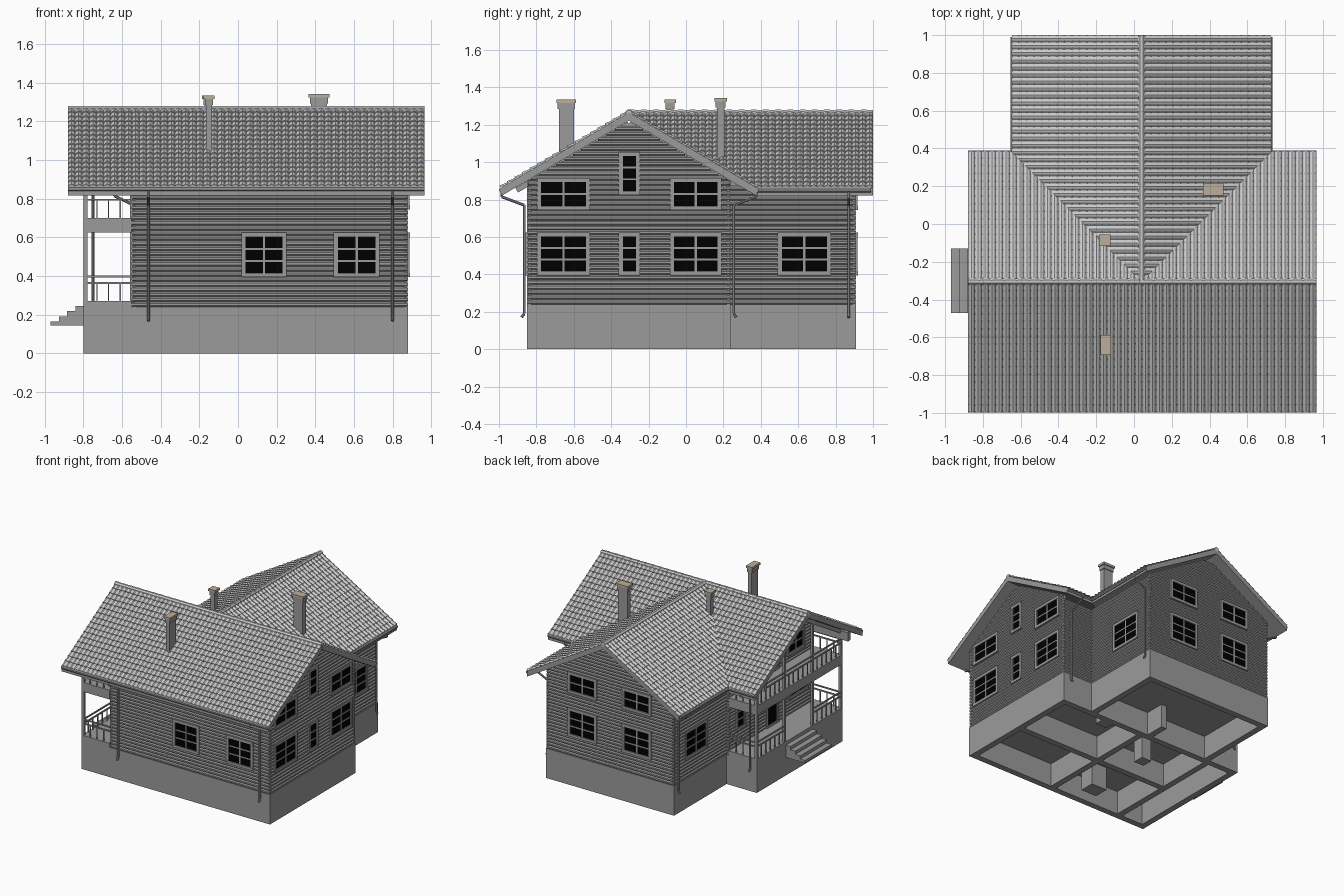
import bpy, bmesh, math
from mathutils import Vector, Matrix

if "Cube" in bpy.data.objects:
    bpy.data.objects.remove(bpy.data.objects["Cube"])

K = 0.59            # roof pitch
RZ = 1.264          # ridge height
RX, RY = 0.04, -0.305   # ridge lines of wing and main house
WL, WR = -0.53, 0.61    # wing side walls


def material(name, c):
    m = bpy.data.materials.new(name)
    m.diffuse_color = (*c, 1)
    m.use_nodes = True
    m.node_tree.nodes["Principled BSDF"].inputs["Base Color"].default_value = m.diffuse_color
    return m


GREY = material("dark_grey", (0.33, 0.33, 0.33))
GLASS = material("dark_glass", (0.0, 0.0, 0.0))
TAN = material("cap_tan", (0.5, 0.42, 0.33))


def obj(name, bm, mat=GREY):
    me = bpy.data.meshes.new(name)
    bm.to_mesh(me)
    bm.free()
    o = bpy.data.objects.new(name, me)
    bpy.context.collection.objects.link(o)
    if mat:
        me.materials.append(mat)
    return o


def box(bm, x0, x1, y0, y1, z0, z1):
    m = Matrix.Translation(((x0 + x1) / 2, (y0 + y1) / 2, (z0 + z1) / 2))
    bmesh.ops.create_cube(bm, size=1, matrix=m @ Matrix.Diagonal((x1 - x0, y1 - y0, z1 - z0, 1)))


def rod(bm, p, q, r, n=8, taper=1.0):
    p, q = Vector(p), Vector(q)
    d = q - p
    rot = d.to_track_quat('Z', 'Y').to_matrix().to_4x4()
    m = Matrix.Translation((p + q) / 2) @ rot @ Matrix.Rotation(math.pi / n, 4, 'Z')
    bmesh.ops.create_cone(bm, cap_ends=True, segments=n, radius1=r, radius2=r * taper, depth=d.length, matrix=m)


# ---- foundation: hollow plinth walls, inner walls, piers and floor ----
bm = bmesh.new()
T = 0.05
for x0, x1, y0, y1 in [(-0.80, 0.88, -0.85, 0.24), (WL, WR, 0.24 - T, 0.91)]:
    box(bm, x0, x1, y0, y0 + T, 0, 0.24)
    box(bm, x0, x1, y1 - T, y1, 0, 0.24)
    box(bm, x0, x0 + T, y0 + T, y1 - T, 0, 0.24)
    box(bm, x1 - T, x1, y0 + T, y1 - T, 0, 0.24)
    box(bm, x0 + 0.01, x1 - 0.01, y0 + 0.01, y1 - 0.01, 0.19, 0.235)
box(bm, -0.56, -0.51, -0.80, 0.19, 0, 0.2)
box(bm, -0.51, 0.83, -0.32, -0.27, 0, 0.2)
box(bm, 0.08, 0.13, -0.80, 0.19, 0, 0.2)
box(bm, 0.02, 0.07, 0.24, 0.40, 0, 0.2)
box(bm, -0.22, -0.08, -0.70, -0.58, 0, 0.2)
box(bm, -0.20, -0.11, -0.13, -0.04, 0, 0.2)
box(bm, 0.37, 0.47, 0.12, 0.19, 0, 0.2)
obj("foundation", bm)

# ---- log walls ----
P = 0.0265


def log_wall(name, axis, pos, a, b, top, centre=None):
    bm = bmesh.new()
    z = 0.252
    while z < top:
        lo, hi = a, b
        if centre is not None:
            half = (1.224 - z) / K
            lo, hi = max(a, centre - half), min(b, centre + half)
        if axis == 'x':
            rod(bm, (pos, lo, z), (pos, hi, z), 0.0145)
        else:
            rod(bm, (lo, pos, z), (hi, pos, z), 0.0145)
        z += P
    obj(name, bm)


I = 0.0134   # log centre line sits inside the wall face
log_wall("front_wall", 'y', -0.85 + I, -0.545, 0.877, 0.88)
log_wall("right_gable_wall", 'x', 0.88 - I, -0.845, 0.235, 1.2, RY)
log_wall("porch_gable_wall", 'x', -0.55 + I, -0.845, 0.235, 1.2, RY)
log_wall("rear_main_wall", 'y', 0.24 - I, -0.545, 0.877, 0.88)
log_wall("wing_left_wall", 'x', WL + I, 0.22, 0.905, 0.87)
log_wall("wing_right_wall", 'x', WR - I, 0.22, 0.905, 0.87)
log_wall("wing_gable_wall", 'y', 0.91 - I, WL + 0.003, WR - 0.003, 1.2, RX)


# ---- windows and doors: trim, bars and dark panes ----
def window(name, axis, pos, s, a0, a1, z0, z1, cols=2, rows=3):
    frame, glass = bmesh.new(), bmesh.new()

    def put(bm, u0, u1, d, w0, w1):
        lo, hi = sorted((pos - s * 0.015, pos + s * d))
        if axis == 'x':
            box(bm, lo, hi, u0, u1, w0, w1)
        else:
            box(bm, u0, u1, lo, hi, w0, w1)
    t = 0.022
    put(frame, a0, a0 + t, 0.008, z0, z1)
    put(frame, a1 - t, a1, 0.008, z0, z1)
    put(frame, a0, a1, 0.009, z1 - t, z1)
    put(frame, a0, a1, 0.01, z0, z0 + t)
    put(glass, a0 + 0.01, a1 - 0.01, 0.001, z0 + 0.01, z1 - 0.01)
    for i in range(1, cols):
        u = a0 + t + (a1 - a0 - 2 * t) * i / cols
        put(frame, u - 0.006, u + 0.006, 0.005, z0 + t, z1 - t)
    for i in range(1, rows):
        w = z0 + t + (z1 - z0 - 2 * t) * i / rows
        put(frame, a0 + t, a1 - t, 0.004, w - 0.005, w + 0.005)
    obj(name + "_frame", frame)
    obj(name + "_glass", glass, GLASS)


LOW, UP = (0.395, 0.625), (0.745, 0.915)
window("front_window_1", 'y', -0.85, -1, 0.018, 0.252, *LOW)
window("front_window_2", 'y', -0.85, -1, 0.495, 0.733, *LOW)
for i, (z, r) in enumerate([(LOW, 3), (UP, 2)]):
    window(f"right_window_a{i}", 'x', 0.88, 1, -0.797, -0.513, *z, 2, r)
    window(f"right_window_b{i}", 'x', 0.88, 1, -0.086, 0.19, *z, 2, r)
    for j, c in enumerate((-0.20, 0.285)):
        window(f"wing_rear_window_{i}{j}", 'y', 0.91, 1, c - 0.13, c + 0.13, *z, 2, r)
window("right_slim_window_low", 'x', 0.88, 1, -0.36, -0.245, *LOW, 1, 3)
window("right_slim_window_high", 'x', 0.88, 1, -0.36, -0.245, 0.825, 1.055, 1, 3)
window("wing_window_right", 'x', WR, 1, 0.49, 0.775, *LOW)
window("wing_window_left", 'x', WL, -1, 0.49, 0.775, *LOW)
window("porch_window_rear", 'x', -0.55, -1, 0.03, 0.15, *LOW, 1, 3)
window("porch_window_front", 'x', -0.55, -1, -0.76, -0.52, *LOW)
window("porch_door", 'x', -0.55, -1, -0.39, -0.23, 0.265, 0.60, 1, 2)
window("balcony_door", 'x', -0.55, -1, -0.39, -0.23, 0.70, 1.02, 1, 2)
window("balcony_window", 'x', -0.55, -1, -0.72, -0.5, 0.75, 0.915, 2, 2)


# ---- roof slopes: stepped wavy tiles on a solid slab ----
def roof(name, o, u, length, v, run, keep=None):
    u, v = Vector((*u, 0)), Vector((*v, 0))
    o = Vector((*o, RZ - K * run))
    up = v * run + Vector((0, 0, K * run))
    n = u.cross(up).normalized()
    if n.z < 0:
        n = -n
    cols, rows = round(length / 0.037), 17
    wave = (0, 0.007, 0.01, 0.007)
    bm = bmesh.new()
    lines = []
    for r in range(rows):
        for t, h in ((r / rows, 0.007), ((r + 1) / rows, 0.0)):
            lines.append([bm.verts.new(o + u * (length * c / (4 * cols)) + up * t + n * (h + wave[c % 4]))
                          for c in range(cols * 4 + 1)])
    for a, b in zip(lines, lines[1:]):
        for c in range(cols * 4):
            bm.faces.new((a[c], a[c + 1], b[c + 1], b[c]))
    if u.cross(up).z < 0:
        bmesh.ops.reverse_faces(bm, faces=bm.faces)
    slab = bmesh.new()
    vs = [slab.verts.new(o + u * s + up * t + Vector((0, 0, h)))
          for h in (-0.042, 0.003) for s, t in ((0, 0), (length, 0), (length, 1), (0, 1))]
    bmesh.ops.convex_hull(slab, input=vs)
    for b in (bm, slab):
        if keep:
            bmesh.ops.bisect_plane(b, geom=b.verts[:] + b.edges[:] + b.faces[:], dist=1e-5,
                                   plane_co=(RX, RY, 0), plane_no=(*keep, 0), clear_inner=True)
    bmesh.ops.holes_fill(slab, edges=[e for e in slab.edges if e.is_boundary])
    obj(name + "_tiles", bm, None)
    obj(name + "_slab", slab)


X0, X1, WX0, WX1 = -0.88, 0.965, -0.64, 0.72
roof("front_roof", (X0, -0.99), (1, 0), X1 - X0, (0, 1), 0.685)
roof("rear_roof_left", (X0, 0.38), (1, 0), RX - X0, (0, -1), 0.685, (-1, -1))
roof("rear_roof_right", (RX, 0.38), (1, 0), X1 - RX, (0, -1), 0.685, (1, -1))
roof("wing_roof_left", (WX0, RY), (0, 1), 1 - RY, (1, 0), 0.68, (1, 1))
roof("wing_roof_right", (WX1, RY), (0, 1), 1 - RY, (-1, 0), 0.68, (-1, 1))

# ---- ridge caps ----
bm = bmesh.new()
for a, b, n in [((X0, RY), (X1, RY), 28), ((RX, RY), (RX, 1), 20)]:
    a, b = Vector((*a, RZ - 0.002)), Vector((*b, RZ - 0.002))
    for i in range(n):
        rod(bm, a.lerp(b, i / n), a.lerp(b, (i + 1) / n), 0.021, 8, 0.88)
obj("ridge_caps", bm, None)

# ---- gutters and downpipes ----
bm = bmesh.new()
GZ = 0.852
for p, q in [((X0, -0.986), (X1, -0.986)), ((X0, 0.376), (WX0, 0.376)), ((WX1, 0.376), (X1, 0.376)),
             ((WX0, 0.376), (WX0, 0.99)), ((WX1, 0.376), (WX1, 0.99))]:
    rod(bm, (*p, GZ), (*q, GZ), 0.014)
for e, w in [((-0.463, -0.985), (-0.463, -0.865)), ((0.80, -0.985), (0.80, -0.865)),
             ((0.82, 0.376), (0.82, 0.255)), ((-0.75, 0.376), (-0.75, 0.255)),
             ((WX0, 0.87), (WL - 0.015, 0.87)), ((WX1, 0.87), (WR + 0.015, 0.87))]:
    E, W = Vector((*e, 0)), Vector((*w, 0))
    foot = W + (E - W) * 0.12
    pts = [E + Vector((0, 0, GZ)), E + Vector((0, 0, 0.815)), W + Vector((0, 0, 0.77)),
           W + Vector((0, 0, 0.19)), foot + Vector((0, 0, 0.17))]
    for a, b in zip(pts, pts[1:]):
        rod(bm, a, b, 0.008)
obj("gutters_and_downpipes", bm)

# ---- porch deck, balcony slab, posts and rafters ----
bm = bmesh.new()
box(bm, -0.80, -0.55, -0.85, 0.24, 0.235, 0.272)
box(bm, -0.80, -0.55, -0.85, 0.24, 0.625, 0.70)
obj("porch_floors", bm)
POSTS = (-0.84, -0.48, -0.12, 0.23)
bm = bmesh.new()
for y in POSTS:
    box(bm, -0.80, -0.78, y - 0.01, y + 0.01, 0.25, RZ - 0.04 - K * abs(y - RY))
for y in (-0.835, 0.225):
    box(bm, -0.87, -0.55, y - 0.015, y + 0.015, 0.835, 0.905)
for s in (-1, 1):
    rod(bm, (-0.79, RY, RZ - 0.06), (-0.79, RY + s * 0.6, RZ - 0.06 - K * 0.6), 0.02, 4)
obj("porch_posts", bm)

# ---- railings ----
bm = bmesh.new()
for z in (0.27, 0.70):
    runs = [((-0.79, a), (-0.79, b)) for i, (a, b) in enumerate(zip(POSTS, POSTS[1:])) if z > 0.5 or i != 1]
    runs += [((-0.79, y), (-0.55, y)) for y in (POSTS[0], POSTS[3])]
    for p, q in runs:
        a, b = Vector((*p, z)), Vector((*q, z))
        for h in (0.095, 0.128):
            rod(bm, a + Vector((0, 0, h)), b + Vector((0, 0, h)), 0.007, 4)
        n = round((b - a).length / 0.06)
        for i in range(1, n):
            c = a.lerp(b, i / n)
            rod(bm, c, c + Vector((0, 0, 0.1)), 0.005, 4)
obj("railings", bm)

# ---- entrance steps ----
bm = bmesh.new()
for i in range(4):
    box(bm, -0.97 + 0.043 * i, -0.795, -0.47, -0.13, 0.145 if i == 0 else 0.14 + 0.026 * i, 0.166 + 0.026 * i)
obj("entrance_steps", bm)

# ---- chimneys with neck and tan cap ----
for i, (x, y, w, d, top) in enumerate([(-0.15, -0.64, 0.03, 0.08, 1.335), (-0.155, -0.085, 0.035, 0.035, 1.335),
                                       (0.42, 0.185, 0.082, 0.04, 1.342)]):
    bm = bmesh.new()
    w, d = w / 2, d / 2
    box(bm, x - w, x + w, y - d, y + d, 0.9, top - 0.04)
    box(bm, x - w - 0.006, x + w + 0.006, y - d - 0.006, y + d + 0.006, top - 0.05, top - 0.014)
    obj(f"chimney_{i + 1}", bm)
    bm = bmesh.new()
    box(bm, x - w - 0.013, x + w + 0.013, y - d - 0.013, y + d + 0.013, top - 0.018, top)
    obj(f"chimney_cap_{i + 1}", bm, TAN)
